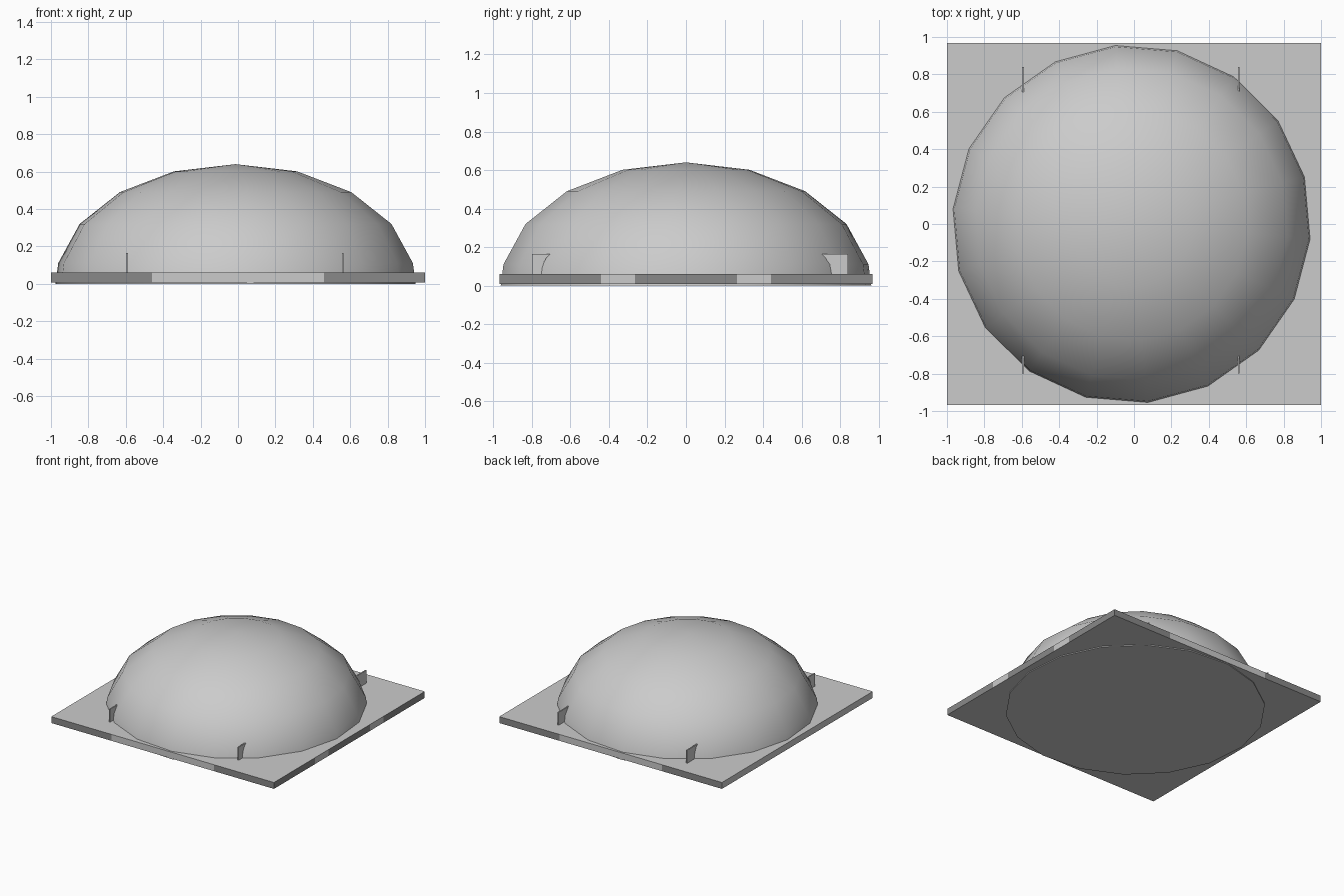
import bpy, bmesh, math

cube = bpy.data.objects.get("Cube")
if cube:
    bpy.data.objects.remove(cube, do_unlink=True)


def material(name, v):
    m = bpy.data.materials.new(name)
    m.use_nodes = True
    m.diffuse_color = (v, v, v, 1)
    m.node_tree.nodes["Principled BSDF"].inputs["Base Color"].default_value = (v, v, v, 1)
    return m


light = material("light grey", 0.6)
dark = material("dark grey", 0.25)


def finish(bm, name, *mats):
    bmesh.ops.recalc_face_normals(bm, faces=bm.faces)
    mesh = bpy.data.meshes.new(name)
    bm.to_mesh(mesh)
    bm.free()
    for m in mats:
        mesh.materials.append(m)
    ob = bpy.data.objects.new(name, mesh)
    bpy.context.collection.objects.link(ob)
    return ob


# Dome: squashed half sphere, eighteen sides, closed underneath
SIDES, RADIUS, HEIGHT = 18, 0.966, 0.64
bm = bmesh.new()
rings = []
for polar in (90, 80, 60, 40, 20):
    p = math.radians(polar)
    r, z = RADIUS * math.sin(p), HEIGHT * math.cos(p)
    ring = []
    for i in range(SIDES):
        a = math.radians(15.2) + i * math.tau / SIDES
        ring.append(bm.verts.new((r * math.cos(a) - 0.013, r * math.sin(a), z)))
    rings.append(ring)
apex = bm.verts.new((-0.013, 0, HEIGHT))
for i in range(SIDES):
    j = (i + 1) % SIDES
    for lo, hi in zip(rings, rings[1:]):
        bm.faces.new((lo[i], lo[j], hi[j], hi[i]))
    bm.faces.new((rings[-1][i], rings[-1][j], apex))
bm.faces.new(rings[0])
dome = finish(bm, "dome", light)
bpy.context.view_layer.objects.active = dome
dome.select_set(True)
bpy.ops.object.shade_smooth_by_angle(angle=math.radians(50))

# Base slab, cut so that its edges can carry the light and dark bands
HALF_Y = 0.967
bm = bmesh.new()
bmesh.ops.create_cube(bm, size=1)
for v in bm.verts:
    v.co = (v.co.x * 2, v.co.y * 2 * HALF_Y, 0.034 + v.co.z * 0.052)
for axis, cuts in ((0, (0.46,)), (1, (0.265, 0.44))):
    for c in cuts:
        for s in (-c, c):
            co = [0, 0, 0]
            no = [0, 0, 0]
            co[axis], no[axis] = s, 1
            bmesh.ops.bisect_plane(bm, geom=bm.verts[:] + bm.edges[:] + bm.faces[:],
                                   plane_co=co, plane_no=no)
bm.normal_update()
for f in bm.faces:
    c = f.calc_center_median()
    if abs(f.normal.y) > 0.5:
        f.material_index = int(abs(c.x) > 0.46)
    elif f.normal.x > 0.5:
        f.material_index = int(not 0.265 < abs(c.y) < 0.44)
finish(bm, "base_slab", light, dark)


# Thin brackets whose inner edge hugs the dome
def bracket(name, x, side, outer):
    profile = [(outer, 0.06), (0.75, 0.06), (0.748, 0.09), (0.738, 0.12),
               (0.725, 0.145), (0.705, 0.165), (outer, 0.165)]
    bm = bmesh.new()
    face = bm.faces.new([bm.verts.new((x - 0.005, side * y, z)) for y, z in profile])
    new = bmesh.ops.extrude_face_region(bm, geom=[face])["geom"]
    bmesh.ops.translate(bm, vec=(0.01, 0, 0),
                        verts=[v for v in new if isinstance(v, bmesh.types.BMVert)])
    finish(bm, name, light)


for label, x in (("right", -0.594), ("left", 0.56)):
    bracket("front_bracket_" + label, x, -1, 0.8)
    bracket("back_bracket_" + label, x, 1, 0.84)
